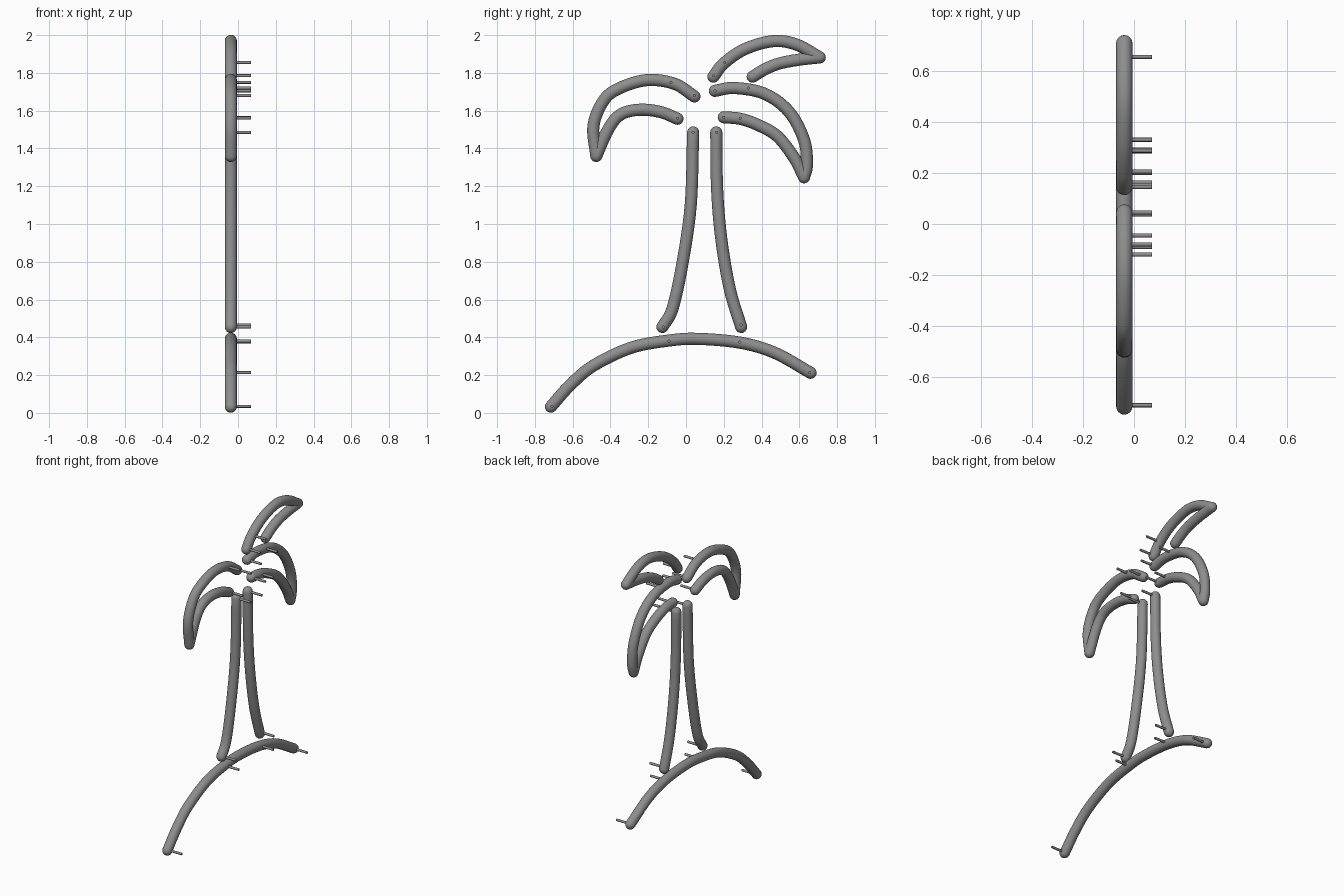
import bpy, bmesh, math
from mathutils import Vector

if "Cube" in bpy.data.objects:
    bpy.data.objects.remove(bpy.data.objects["Cube"])

R, X = 0.032, -0.038         # tube radius and plane
SIDES = 20

# Dark grey
grey = bpy.data.materials.new("dark_grey")
grey.diffuse_color = (.27, .27, .27, 1)
grey.use_nodes = True
grey.node_tree.nodes["Principled BSDF"].inputs["Base Color"].default_value = grey.diffuse_color


def smooth_path(pts, steps=6):
    """Catmull-Rom curve through (y, z) points."""
    p = [Vector(q) for q in pts]
    p = [2 * p[0] - p[1]] + p + [2 * p[-1] - p[-2]]
    out = []
    for i in range(1, len(p) - 2):
        a, b, c, d = p[i - 1:i + 3]
        for s in range(steps):
            t = s / steps
            out.append(0.5 * (2 * b + (c - a) * t + (2 * a - 5 * b + 4 * c - d) * t * t
                              + (3 * b - a - 3 * c + d) * t ** 3))
    return out + [p[-2]]


def add_tube(bm, pts):
    """Round tube with domed ends, swept in the y-z plane."""
    path = smooth_path(pts)
    tan = [(path[min(i + 1, len(path) - 1)] - path[max(i - 1, 0)]).normalized()
           for i in range(len(path))]
    dome = [math.radians(a) for a in (85, 65, 45, 22)]
    stations = [(path[0] - tan[0] * R * math.sin(a), tan[0], R * math.cos(a)) for a in dome]
    stations += [(c, t, R) for c, t in zip(path, tan)]
    stations += [(path[-1] + tan[-1] * R * math.sin(a), tan[-1], R * math.cos(a))
                 for a in reversed(dome)]
    rings = []
    for c, t, r in stations:
        ring = []
        for k in range(SIDES):
            a = 2 * math.pi * k / SIDES
            u = r * math.sin(a)
            ring.append(bm.verts.new((X + r * math.cos(a), c.x - t.y * u, c.y + t.x * u)))
        rings.append(ring)
    for r0, r1 in zip(rings, rings[1:]):
        for k in range(SIDES):
            j = (k + 1) % SIDES
            bm.faces.new((r0[k], r0[j], r1[j], r1[k]))
    bm.faces.new(rings[0][::-1])
    bm.faces.new(rings[-1])


def make_object(name, bm):
    bmesh.ops.recalc_face_normals(bm, faces=bm.faces)
    mesh = bpy.data.meshes.new(name)
    bm.to_mesh(mesh)
    bm.free()
    mesh.materials.append(grey)
    ob = bpy.data.objects.new(name, mesh)
    bpy.context.collection.objects.link(ob)
    bpy.ops.object.select_all(action='DESELECT')
    ob.select_set(True)
    bpy.context.view_layer.objects.active = ob
    bpy.ops.object.shade_smooth_by_angle(angle=math.radians(40))


def tubes(name, *paths):
    bm = bmesh.new()
    for p in paths:
        add_tube(bm, p)
    make_object(name, bm)


# Ground arc
tubes("ground_arc", [(-.715, .033), (-.615, .145), (-.49, .25), (-.29, .345), (-.09, .383),
                     (.06, .392), (.285, .372), (.47, .318), (.66, .212)])

# Trunk outlines
tubes("trunk_left", [(-.125, .455), (-.072, .55), (-.02, .785), (.025, 1.1), (.038, 1.485)])
tubes("trunk_right", [(.292, .455), (.232, .655), (.187, .92), (.165, 1.18), (.16, 1.485)])

# Fronds: upper and lower edge meeting at a sharp tip
tubes("frond_left",
      [(.045, 1.675), (-.06, 1.742), (-.205, 1.762), (-.35, 1.72), (-.435, 1.655),
       (-.49, 1.52), (-.475, 1.36)],
      [(-.475, 1.36), (-.42, 1.485), (-.37, 1.56), (-.31, 1.595), (-.22, 1.605),
       (-.125, 1.59), (-.045, 1.557)])
tubes("frond_right",
      [(.153, 1.705), (.255, 1.72), (.415, 1.69), (.545, 1.595), (.625, 1.445),
       (.64, 1.315), (.625, 1.247)],
      [(.625, 1.247), (.573, 1.35), (.483, 1.465), (.375, 1.527), (.285, 1.557), (.2, 1.565)])
tubes("frond_top",
      [(.145, 1.78), (.2, 1.85), (.31, 1.925), (.46, 1.968), (.585, 1.95), (.708, 1.882)],
      [(.708, 1.882), (.6, 1.87), (.495, 1.85), (.42, 1.82), (.353, 1.78)])

# Wall mounting pins
pins = [(-.71, .035), (-.09, .38), (.285, .375), (.655, .213),
        (-.12, .455), (.292, .465), (.037, 1.485), (.162, 1.485),
        (.045, 1.68), (-.08, 1.75), (-.045, 1.56),
        (.153, 1.705), (.33, 1.72), (.287, 1.56), (.2, 1.565),
        (.145, 1.785), (.205, 1.855)]
bm = bmesh.new()
for y, z in pins:
    ends = []
    for x in (-.03, .07):
        ends.append([bm.verts.new((x, y + .008 * math.cos(math.tau * k / 12),
                                   z + .008 * math.sin(math.tau * k / 12))) for k in range(12)])
    for k in range(12):
        j = (k + 1) % 12
        bm.faces.new((ends[0][k], ends[0][j], ends[1][j], ends[1][k]))
    bm.faces.new(ends[0][::-1])
    bm.faces.new(ends[1])
make_object("mounting_pins", bm)
